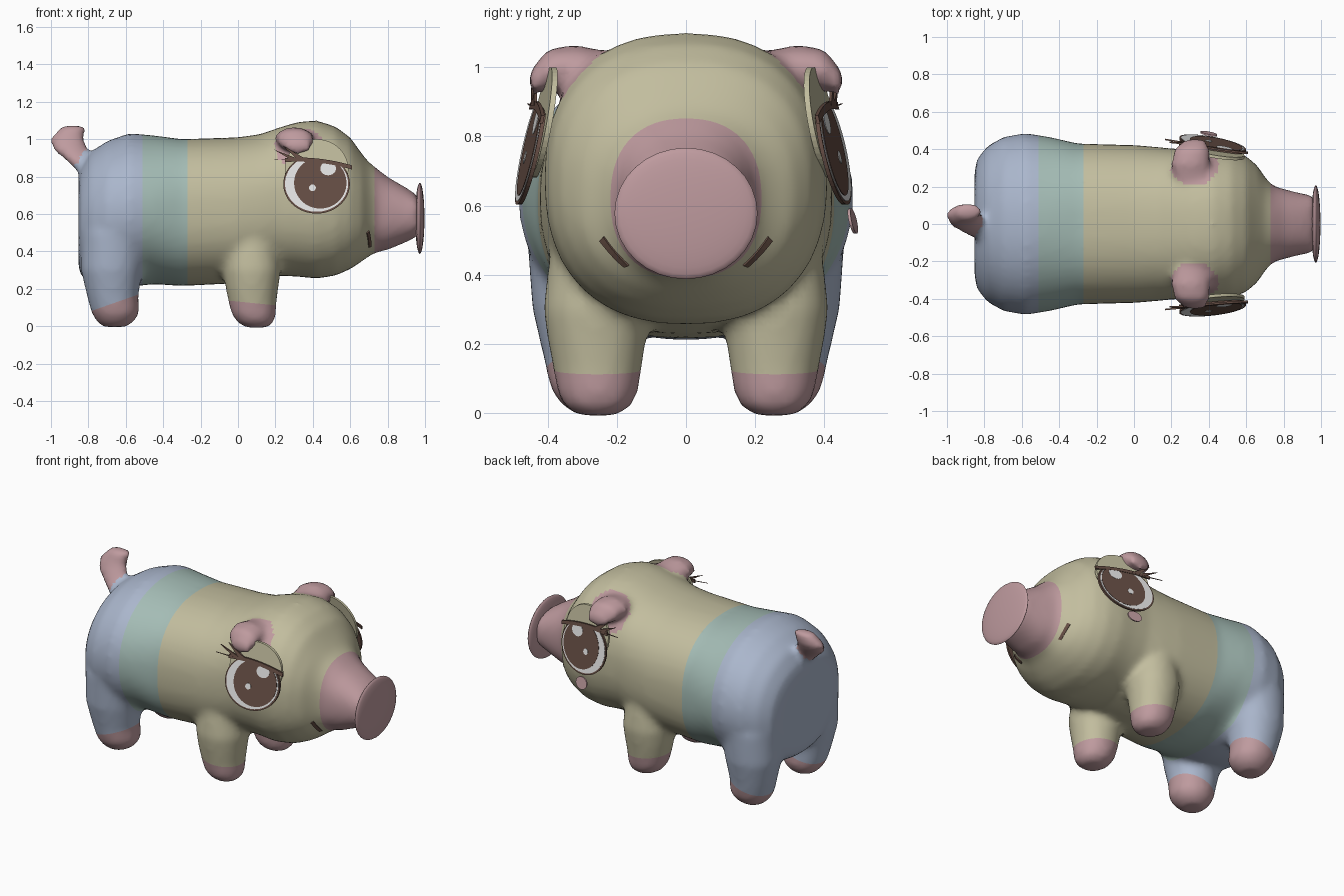
import bpy, bmesh
from math import sin, cos, pi, copysign
from mathutils import Vector

if "Cube" in bpy.data.objects:
    bpy.data.objects.remove(bpy.data.objects["Cube"])


def material(name, rgb):
    lin = [(c / 255) ** 2.2 for c in rgb] + [1]
    m = bpy.data.materials.new(name)
    m.diffuse_color = lin
    m.use_nodes = True
    m.node_tree.nodes["Principled BSDF"].inputs["Base Color"].default_value = lin
    return m


KHAKI = material("khaki", (193, 188, 157))
TEAL = material("teal", (163, 187, 180))
BLUE = material("soft blue", (169, 181, 203))
PINK = material("dusty pink", (189, 153, 157))
BROWN = material("dark brown", (102, 79, 70))
WHITE = material("eye white", (228, 228, 228))


def finish(bm, name, *mats):
    bmesh.ops.recalc_face_normals(bm, faces=bm.faces)
    me = bpy.data.meshes.new(name)
    bm.to_mesh(me)
    bm.free()
    ob = bpy.data.objects.new(name, me)
    bpy.context.collection.objects.link(ob)
    for m in mats:
        me.materials.append(m)
    return ob


def smooth(ob, angle):
    bpy.ops.object.select_all(action='DESELECT')
    ob.select_set(True)
    bpy.context.view_layer.objects.active = ob
    bpy.ops.object.shade_smooth_by_angle(angle=angle)


def loft(bm, rings, u, v, n=32):
    """Skin closed superellipse rings: (centre, radius along u, radius along v, power)."""
    loops = []
    for c, ru, rv, power in rings:
        loop = []
        for i in range(n):
            a = 2 * pi * i / n
            p = copysign(abs(cos(a)) ** (2 / power), cos(a)) * ru
            q = copysign(abs(sin(a)) ** (2 / power), sin(a)) * rv
            loop.append(bm.verts.new(Vector(c) + u * p + v * q))
        loops.append(loop)
    for a, b in zip(loops, loops[1:]):
        for i in range(n):
            j = (i + 1) % n
            bm.faces.new((a[i], a[j], b[j], b[i]))
    bm.faces.new(loops[0])
    bm.faces.new(loops[-1])


X, Y, Z = Vector((1, 0, 0)), Vector((0, 1, 0)), Vector((0, 0, 1))

# Trunk, head and snout: x, bottom, top, half width
trunk = [(-.853, .32, .79, .27), (-.84, .27, .85, .345), (-.79, .23, .93, .41),
         (-.70, .215, .99, .465), (-.58, .21, 1.032, .486), (-.45, .225, 1.02, .465),
         (-.3, .215, 1.0, .43), (0, .23, 1.01, .422), (.12, .25, 1.027, .412),
         (.22, .27, 1.062, .402), (.32, .265, 1.092, .405), (.42, .255, 1.1, .41),
         (.52, .27, 1.068, .397), (.6, .305, 1.01, .362), (.66, .345, .925, .312),
         (.70, .375, .875, .25), (.74, .395, .845, .205), (.8, .408, .798, .187),
         (.9, .45, .74, .162), (.96, .48, .70, .155)]
bm = bmesh.new()
loft(bm, [((x, 0, (b + t) / 2), w, (t - b) / 2, 2.1 if x < -.4 else 2.35)
          for x, b, t, w in trunk], Y, Z, 48)

# Legs: x, y, z, radius
front_leg = [(.07, .26, .46, .135), (.075, .26, .3, .153), (.075, .258, .21, .142),
             (.078, .256, .12, .127), (.085, .256, .06, .117), (.095, .256, .02, .097),
             (.1, .256, -.008, .055)]
hind_leg = [(-.66, .28, .5, .18), (-.675, .28, .3, .165), (-.67, .275, .16, .137),
            (-.655, .265, .07, .128), (-.655, .262, .025, .1), (-.66, .26, -.004, .06)]
# Ears: x, y, z, length radius, thickness radius
ear = [(.31, .22, 1.01, .08, .035), (.30, .32, 1.005, .105, .06),
       (.31, .40, .993, .095, .062), (.33, .455, .95, .055, .035)]
for s in (1, -1):
    for leg in (front_leg, hind_leg):
        loft(bm, [((x, s * y, z), r, r, 2.1) for x, y, z, r in leg], X, Y)
    loft(bm, [((x, s * y, z), a, b, 2) for x, y, z, a, b in ear], X, Z)

# Tail: club-shaped, leaning back
tail = [(-.79, -.05, .81, .05, .045), (-.855, -.02, .885, .065, .05),
        (-.9, .02, .95, .095, .055), (-.915, .05, 1.0, .092, .055),
        (-.878, .07, 1.073, .065, .042)]
loft(bm, [((x, y, z), a, b, 2) for x, y, z, a, b in tail], X, Y)
raw = finish(bm, "body_rough")

# Fuse everything into one skin
rm = raw.modifiers.new("fuse", 'REMESH')
rm.mode, rm.voxel_size = 'VOXEL', .02
sm = raw.modifiers.new("soften", 'SMOOTH')
sm.factor, sm.iterations = .5, 8
skin = bpy.data.meshes.new_from_object(raw.evaluated_get(bpy.context.evaluated_depsgraph_get()))
bpy.data.objects.remove(raw)
bm = bmesh.new()
bm.from_mesh(skin)
bpy.data.meshes.remove(skin)


def cut(co, no, test):
    faces = [f for f in bm.faces if test(f.calc_center_median())]
    geom = faces + list({e for f in faces for e in f.edges}) + list({v for f in faces for v in f.verts})
    bmesh.ops.bisect_plane(bm, geom=geom, plane_co=co, plane_no=no)


# Clean colour borders at bands, snout and feet
BLUE_END, TEAL_END, SNOUT = -.51, -.27, .73
for x in (BLUE_END, TEAL_END, SNOUT):
    cut((x, 0, 0), X, lambda c: True)
cut((.07, 0, .125), (.1, 0, 1), lambda c: c.z < .2 and c.x > -.2)
cut((-.66, 0, .125), (-.35, 0, 1), lambda c: c.z < .2 and c.x < -.4)


def skin_index(c):
    toe = .125 - .1 * (c.x - .07) if c.x > -.3 else .125 + .35 * (c.x + .66)
    on_foot = c.z < min(toe, .19)
    on_tail = -c.x - .81 + .67 * (c.z - .9) > .035 and abs(c.y) < .16
    on_ear = ((c.x - .32) / .14) ** 2 + ((abs(c.y) - .36) / .165) ** 2 + ((c.z - 1) / .155) ** 2 < 1
    if on_foot or on_tail or on_ear or c.x > SNOUT:
        return 3
    return 2 if c.x < BLUE_END else 1 if c.x < TEAL_END else 0


for f in bm.faces:
    f.material_index = skin_index(f.calc_center_median())
body = finish(bm, "body", KHAKI, TEAL, BLUE, PINK)
smooth(body, pi / 3)

# Snout disc
bm = bmesh.new()
bmesh.ops.create_uvsphere(bm, u_segments=32, v_segments=16, radius=1)
for v in bm.verts:
    v.co = Vector((.972 + .025 * v.co.z, .207 * v.co.x, .577 + .19 * v.co.y))
smooth(finish(bm, "snout_disc", PINK), pi / 3)


def plate(name, pts, side, base, thick, mat, tilt=.22):
    """Extruded outline lying on the slanted eye plane; the left one turns further forward."""
    middle, yaw = (.432, .18) if side > 0 else (.455, .11)
    bm = bmesh.new()
    layers = [[bm.verts.new((.42 + u, side * (middle - yaw * u - tilt * v + d), .76 + v)) for u, v in pts]
              for d in (base, base + thick)]
    n = len(pts)
    for layer in layers:
        bm.faces.new(layer)
    for i in range(n):
        j = (i + 1) % n
        bm.faces.new((layers[0][i], layers[0][j], layers[1][j], layers[1][i]))
    return finish(bm, name, mat)


def brow(u):
    return .125 - .1 * u - .5 * u * u


def oval(cu, cv, ru, rv, clip=False, n=48):
    pts = [(cu + ru * cos(2 * pi * (i + .5) / n), cv + rv * sin(2 * pi * (i + .5) / n)) for i in range(n)]
    return [(u, min(v, brow(u))) for u, v in pts] if clip else pts


# Eyes, eyelids and lashes
for s, side in ((1, "left"), (-1, "right")):
    plate(side + "_eyelid", oval(0, .08, .17, .16), s, -.035, .016, KHAKI, .18)
    plate(side + "_eye_rim", oval(0, 0, .178, .158, True), s, -.012, .012, BROWN)
    plate(side + "_eye_white", oval(0, .002, .169, .15, True), s, 0, .002, WHITE)
    plate(side + "_iris", oval(.02, .006, .14, .137, True), s, .002, .002, BROWN)
    plate(side + "_large_glint", oval(.062, .083, .042, .036), s, .004, .002, WHITE)
    plate(side + "_small_glint", oval(-.022, -.02, .018, .018), s, .004, .002, WHITE)
    us = [-.17 + .36 * i / 12 for i in range(13)]
    line = [(u, brow(u) - .01) for u in us] + [(u, brow(u) + .012) for u in reversed(us)]
    plate(side + "_lash_line", line, s, -.003, .01, BROWN)
    for i, (tu, tv) in enumerate([(-.255, .135), (-.23, .185), (-.18, .205)]):
        root = -.15 + .035 * i
        lash = [(root - .02, brow(root)), (root + .03, brow(root)), (tu, tv)]
        plate(f"{side}_lash_{i + 1}", lash, s, 0, .008, BROWN)

# Single cheek spot
plate("cheek_spot", oval(-.02, -.205, .044, .036), 1, -.002, .008, PINK)

# Mouth corners, laid on the skin
for s, side in ((1, "left"), (-1, "right")):
    bm = bmesh.new()
    rows = []
    for i in range(7):
        t = i / 6
        row = []
        for w in (-.013, .013):
            guide = (.69 + .02 * t, s * (.24 - .065 * t + .8 * w), .505 - .085 * t - .6 * w)
            ok, co, no, _ = body.closest_point_on_mesh(guide)
            row.append(bm.verts.new(co + no * .007))
        rows.append(row)
    for a, b in zip(rows, rows[1:]):
        bm.faces.new((a[0], a[1], b[1], b[0]))
    ob = finish(bm, side + "_mouth_line", BROWN)
    ob.modifiers.new("thickness", 'SOLIDIFY').thickness = .006
